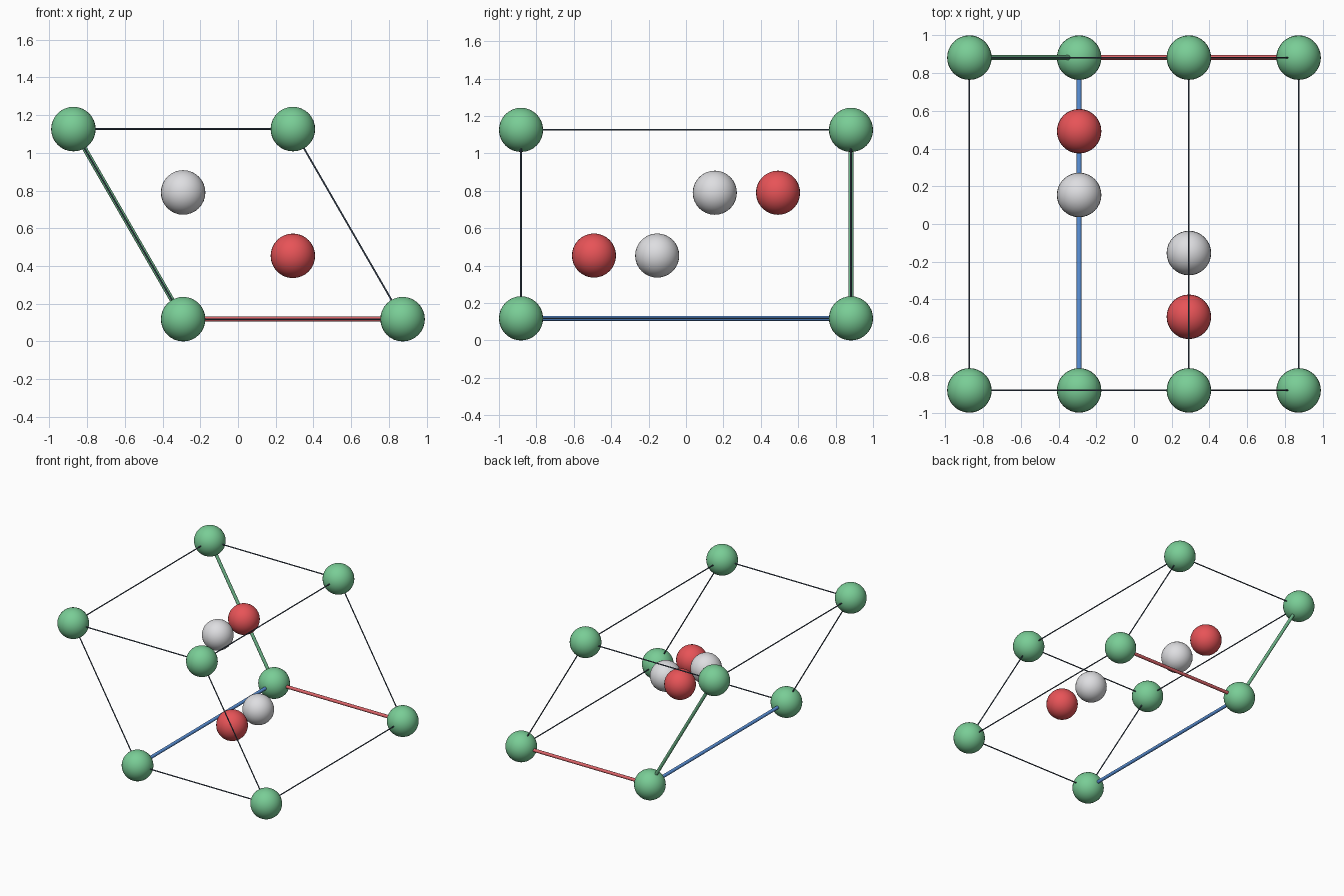
import bpy
from mathutils import Vector

if "Cube" in bpy.data.objects:
    bpy.data.objects.remove(bpy.data.objects["Cube"])


def srgb(r, g, b):
    conv = lambda c: c / 12.92 if c <= 0.04045 else ((c + 0.055) / 1.055) ** 2.4
    return tuple(conv(v / 255) for v in (r, g, b)) + (1.0,)


def material(name, rgb):
    m = bpy.data.materials.new(name)
    m.diffuse_color = srgb(*rgb)
    m.use_nodes = True
    m.node_tree.nodes["Principled BSDF"].inputs["Base Color"].default_value = m.diffuse_color
    return m


GREEN = material("soft green", (121, 205, 150))
RED = material("warm red", (233, 84, 88))
GREY = material("light grey", (222, 222, 225))
BLUE = material("axis blue", (92, 148, 220))
AXIS_RED = material("axis red", (220, 100, 105))
AXIS_GREEN = material("axis green", (112, 185, 140))
DARK = material("dark slate", (66, 80, 98))

R = 0.118                      # ball radius
A, C = 1.1635, 1.764           # hexagonal cell lengths
ORIGIN = Vector((-A / 4, C / 2, R))
VA = Vector((A, 0, 0))
VB = Vector((-A / 2, 0, A * 0.8660254))
VC = Vector((0, -C, 0))


def cell(u, v, w):
    return ORIGIN + u * VA + v * VB + w * VC


def finish(name, mat):
    ob = bpy.context.object
    ob.name = name
    ob.data.materials.append(mat)
    bpy.ops.object.shade_smooth_by_angle(angle=0.7)


def ball(name, pos, mat):
    bpy.ops.mesh.primitive_uv_sphere_add(segments=32, ring_count=16, radius=R, location=pos)
    finish(name, mat)


def rod(name, p, q, radius, mat):
    d = q - p
    bpy.ops.mesh.primitive_cylinder_add(
        vertices=12, radius=radius, depth=d.length, location=(p + q) / 2,
        rotation=d.to_track_quat('Z', 'Y').to_euler())
    finish(name, mat)


# Corner balls
corners = [(u, v, w) for u in (0, 1) for v in (0, 1) for w in (0, 1)]
for c in corners:
    ball("corner_ball", cell(*c), GREEN)

# Inner balls, two mirrored pairs through the cell centre
for u, v, side in ((1 / 3, 2 / 3, 1), (2 / 3, 1 / 3, -1)):
    for name, y, mat in (("inner_grey_ball", 0.154, GREY), ("inner_red_ball", 0.492, RED)):
        pos = cell(u, v, 0)
        pos.y = side * y
        ball(name, pos, mat)

# Cell edges: thick coloured axes from the origin corner, thin dark rods elsewhere
axes = (("red_axis", AXIS_RED), ("green_axis", AXIS_GREEN), ("blue_axis", BLUE))
for c in corners:
    for i, (name, mat) in enumerate(axes):
        if c[i] == 0:
            end = list(c)
            end[i] = 1
            if sum(c) == 0:
                rod(name, cell(*c), cell(*end), 0.013, mat)
            else:
                rod("cell_edge", cell(*c), cell(*end), 0.0045, DARK)
